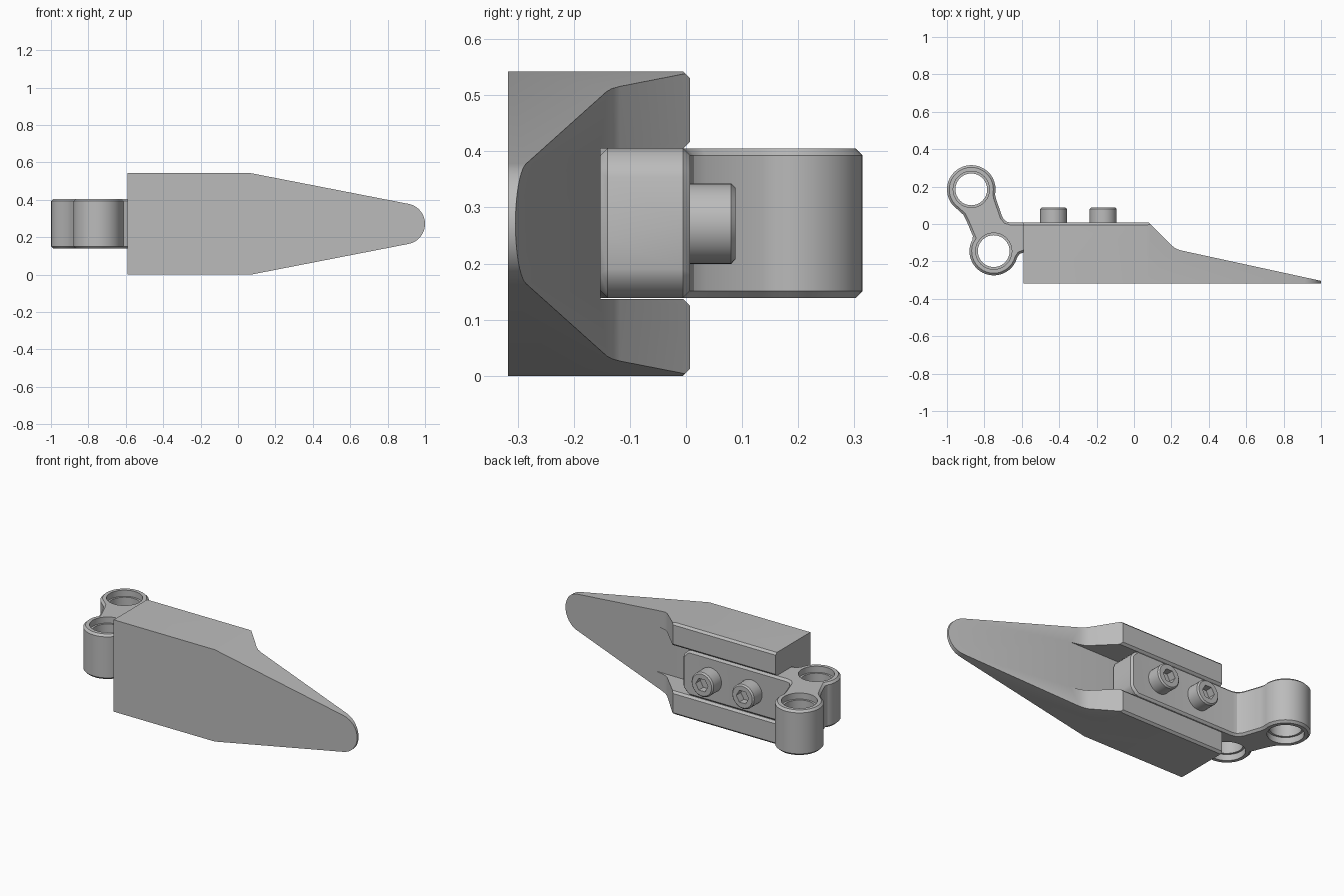
import bpy, bmesh
from math import cos, sin, radians

cube = bpy.data.objects.get("Cube")
if cube:
    bpy.data.objects.remove(cube, do_unlink=True)

GREY = (0.5, 0.5, 0.5, 1)
grey = bpy.data.materials.new("plain_grey")
grey.use_nodes = True
grey.diffuse_color = GREY
grey.node_tree.nodes["Principled BSDF"].inputs["Base Color"].default_value = GREY

MID = 0.271  # mid height of the whole model


def arc(cx, cy, r, start, end, n):
    return [(cx + r * cos(radians(start + (end - start) * i / n)),
             cy + r * sin(radians(start + (end - start) * i / n))) for i in range(n + 1)]


def circle(cx, cy, r, n=32):
    return arc(cx, cy, r, 0, 360, n)[:-1]


def prism(name, points, axis, low, high):
    """Extrude a closed 2D outline along one axis."""
    place = {"x": lambda a, b, d: (d, a, b),
             "y": lambda a, b, d: (a, d, b),
             "z": lambda a, b, d: (a, b, d)}[axis]
    bm = bmesh.new()
    face = bm.faces.new([bm.verts.new(place(a, b, low)) for a, b in points])
    top = bmesh.ops.extrude_face_region(bm, geom=[face])["geom"]
    shift = place(0, 0, high - low)
    bmesh.ops.translate(bm, vec=shift, verts=[v for v in top if isinstance(v, bmesh.types.BMVert)])
    bmesh.ops.recalc_face_normals(bm, faces=bm.faces)
    mesh = bpy.data.meshes.new(name)
    bm.to_mesh(mesh)
    bm.free()
    mesh.materials.append(grey)
    obj = bpy.data.objects.new(name, mesh)
    bpy.context.scene.collection.objects.link(obj)
    return obj


def select(obj):
    bpy.ops.object.select_all(action="DESELECT")
    bpy.context.view_layer.objects.active = obj
    obj.select_set(True)


def combine(obj, tool, operation):
    mod = obj.modifiers.new("cut", "BOOLEAN")
    mod.object, mod.operation, mod.solver = tool, operation, "EXACT"
    select(obj)
    bpy.ops.object.modifier_apply(modifier=mod.name)
    bpy.data.objects.remove(tool, do_unlink=True)


def bevel(obj, width):
    mod = obj.modifiers.new("edge", "BEVEL")
    mod.width, mod.segments = width, 1
    mod.limit_method, mod.angle_limit = "ANGLE", radians(40)
    select(obj)
    bpy.ops.object.modifier_apply(modifier=mod.name)


def smooth(obj):
    select(obj)
    bpy.ops.object.shade_smooth_by_angle(angle=radians(25))


# Jaw: front outline, limited by the wedge profile and the slotted cross-section
outline = [(-0.59, 0), (0.07, 0)]
outline += arc(0.891, MID, 0.109, -79, 79, 20)
outline += [(0.07, 0.542), (-0.59, 0.542)]
jaw = prism("jaw", outline, "y", -0.317, 0.1)

wedge = [(-0.7, -0.4), (1.1, -0.4), (1.1, -0.326), (1, -0.304), (0.25, -0.141),
         (0.225, -0.132), (0.205, -0.118), (0.08, 0.007), (-0.7, 0.007)]
combine(jaw, prism("wedge_cutter", wedge, "z", -0.1, 0.7), "INTERSECT")

half = [(-0.152, 0.134), (-0.005, 0.134), (0.007, 0.146),
        (0.007, 0.259), (-0.005, 0.271), (-0.4, 0.271)]
section = [(y, MID + z) for y, z in half] + [(y, MID - z) for y, z in reversed(half)]
combine(jaw, prism("slot_cutter", section, "x", -0.8, 1.2), "INTERSECT")
smooth(jaw)

# Bracket: bar in the slot, joined to an arm with two round ears
EARS = [(-0.87, 0.185), (-0.75, -0.145)]
plan = [(-0.59, -0.152), (0.02, -0.152), (0.02, 0.007), (-0.66, 0.007),
        (-0.685, 0.014), (-0.703, 0.035), (-0.738, 0.135)]
plan += arc(*EARS[0], 0.13, -12, 235, 24)
plan += [(-0.913, 0.05), (-0.896, 0.018), (-0.857, -0.075)]
plan += arc(*EARS[1], 0.13, 158, 345, 20)
plan += [(-0.612, -0.16)]
bracket = prism("bracket", plan, "z", 0.139, 0.405)
nose = [(-1.2, 0.1), (-0.058, 0.1), (0.02, 0.178), (0.02, 0.366), (-0.058, 0.444), (-1.2, 0.444)]
combine(bracket, prism("nose_cutter", nose, "y", -0.5, 0.5), "INTERSECT")
bevel(bracket, 0.012)

# Stepped pivot holes
for ear in EARS:
    for radius, low, high in ((0.085, 0, 0.6), (0.097, 0, 0.175), (0.097, 0.369, 0.6)):
        combine(bracket, prism("hole_cutter", circle(*ear, radius), "z", low, high), "DIFFERENCE")
smooth(bracket)

# Screws with hexagonal sockets
for name, x in (("inner_screw", -0.165), ("outer_screw", -0.43)):
    screw = prism(name, circle(x, MID, 0.072), "y", -0.05, 0.088)
    bevel(screw, 0.008)
    combine(screw, prism("socket_cutter", circle(x, MID, 0.04, 6), "y", 0.045, 0.2), "DIFFERENCE")
    smooth(screw)
